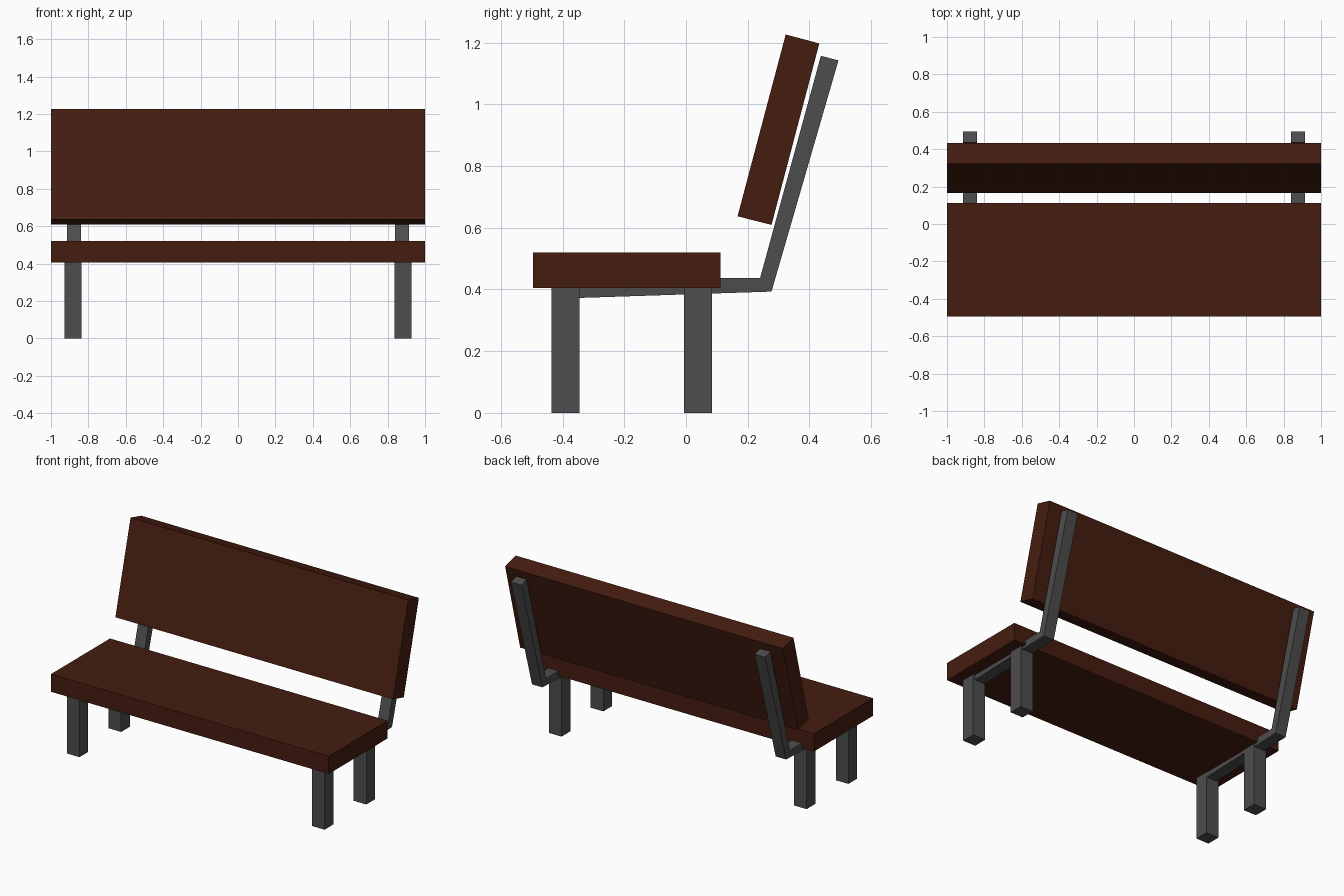
import bpy, bmesh

if "Cube" in bpy.data.objects:
    bpy.data.objects.remove(bpy.data.objects["Cube"])


def material(name, rgb):
    m = bpy.data.materials.new(name)
    m.diffuse_color = (*rgb, 1)
    m.use_nodes = True
    m.node_tree.nodes["Principled BSDF"].inputs["Base Color"].default_value = m.diffuse_color
    return m


wood = material("brown_wood", (0.06, 0.012, 0.005))
metal = material("dark_metal", (0.075, 0.075, 0.075))


def extrude_profile(name, profile, x0, x1, mat):
    """Extrude a (y, z) outline along x."""
    bm = bmesh.new()
    face = bm.faces.new([bm.verts.new((x0, y, z)) for y, z in profile])
    ext = bmesh.ops.extrude_face_region(bm, geom=[face])
    moved = [v for v in ext["geom"] if isinstance(v, bmesh.types.BMVert)]
    bmesh.ops.translate(bm, verts=moved, vec=(x1 - x0, 0, 0))
    bmesh.ops.recalc_face_normals(bm, faces=bm.faces)
    mesh = bpy.data.meshes.new(name)
    bm.to_mesh(mesh)
    bm.free()
    obj = bpy.data.objects.new(name, mesh)
    bpy.context.collection.objects.link(obj)
    mesh.materials.append(mat)
    return obj


def rect(y0, y1, z0, z1):
    return [(y0, z0), (y1, z0), (y1, z1), (y0, z1)]


# Seat slab and tilted backrest slab
extrude_profile("seat", rect(-0.495, 0.112, 0.405, 0.52), -1, 1, wood)
extrude_profile("backrest", [(0.167, 0.637), (0.277, 0.609),
                             (0.432, 1.197), (0.323, 1.226)], -1, 1, wood)

# Legs and bent support bars, mirrored to the other side
bar = [(-0.36, 0.372), (0.277, 0.393), (0.494, 1.142),
       (0.437, 1.157), (0.24, 0.437), (-0.36, 0.437)]
parts = [
    extrude_profile("front_leg", rect(-0.435, -0.345, 0, 0.41), 0.837, 0.928, metal),
    extrude_profile("rear_leg", rect(-0.006, 0.085, 0, 0.41), 0.837, 0.928, metal),
    extrude_profile("support_bar", bar, 0.84, 0.915, metal),
]
for obj in parts:
    mod = obj.modifiers.new("mirror", "MIRROR")
    mod.use_axis = (True, False, False)
